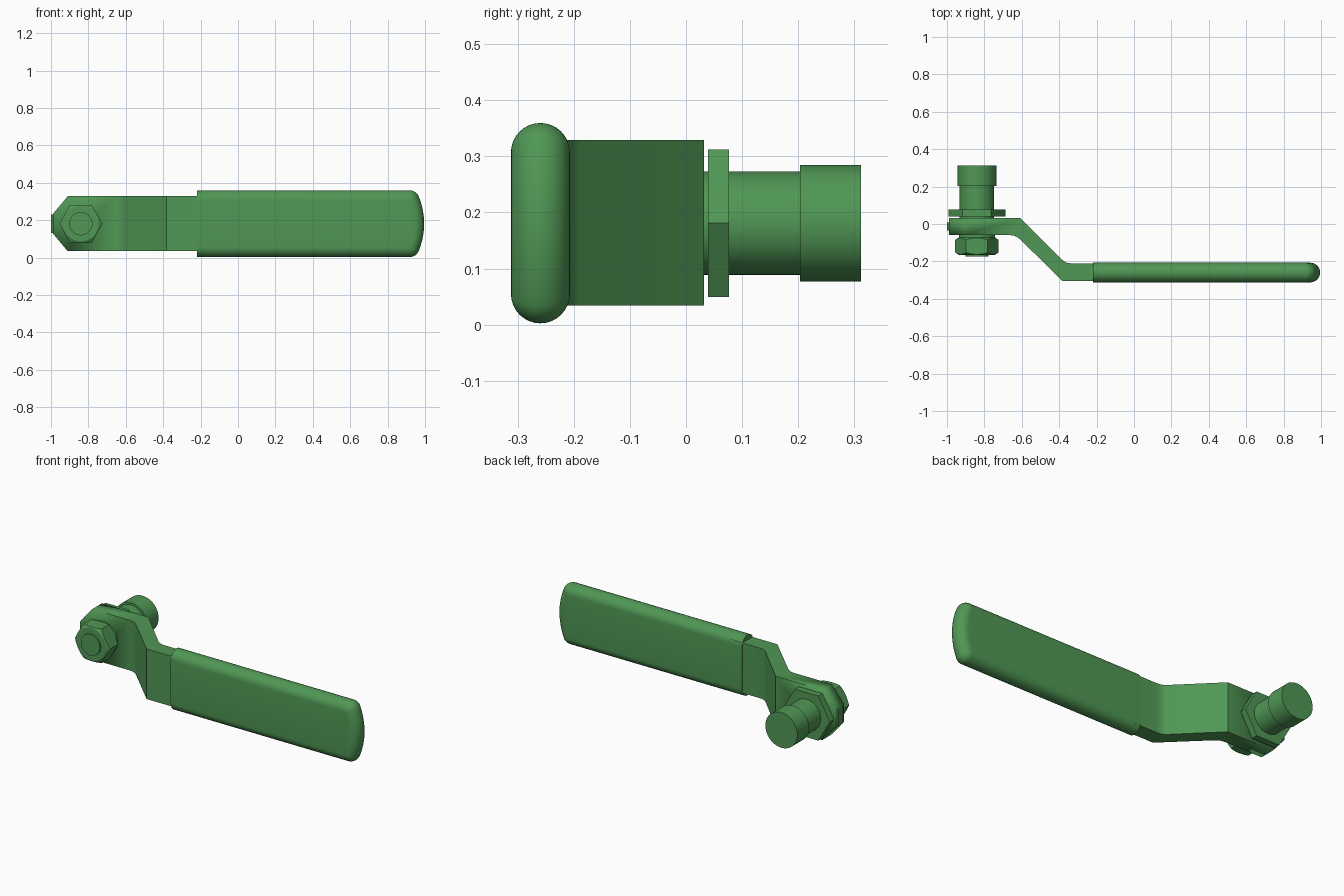
import bpy, bmesh
from math import sin, cos, pi, asin, atan2

if "Cube" in bpy.data.objects:
    bpy.data.objects.remove(bpy.data.objects["Cube"])

green = bpy.data.materials.new("green")
green.diffuse_color = (0.08, 0.31, 0.09, 1)
green.use_nodes = True
green.node_tree.nodes["Principled BSDF"].inputs["Base Color"].default_value = green.diffuse_color
BX, BZ = -0.84, 0.181      # bolt axis


def finish(name, bm, smooth=True):
    bmesh.ops.recalc_face_normals(bm, faces=bm.faces)
    me = bpy.data.meshes.new(name)
    bm.to_mesh(me)
    bm.free()
    me.materials.append(green)
    ob = bpy.data.objects.new(name, me)
    bpy.context.collection.objects.link(ob)
    if smooth:
        bpy.ops.object.select_all(action='DESELECT')
        bpy.context.view_layer.objects.active = ob
        ob.select_set(True)
        bpy.ops.object.shade_smooth_by_angle(angle=0.6)
    return ob


def loft(name, rings, smooth=True):
    """Skin closed rings of points and cap both ends."""
    bm = bmesh.new()
    vs = [[bm.verts.new(p) for p in r] for r in rings]
    n = len(vs[0])
    for a, b in zip(vs, vs[1:]):
        for i in range(n):
            j = (i + 1) % n
            bm.faces.new((a[i], a[j], b[j], b[i]))
    bm.faces.new(vs[0])
    bm.faces.new(vs[-1])
    return finish(name, bm, smooth)


def turned(name, steps, n=64):
    """Part turned about the bolt axis; steps are (radius, y)."""
    return loft(name, [[(BX + r * cos(2 * pi * i / n), y, BZ + r * sin(2 * pi * i / n))
                        for i in range(n)] for r, y in steps], n > 6)


def intersect(ob, cutter):
    m = ob.modifiers.new("shape", 'BOOLEAN')
    m.operation = 'INTERSECT'
    m.solver = 'EXACT'
    m.object = cutter
    cutter.hide_render = True
    cutter.hide_viewport = True


# cranked lever plate: side profile extruded up, tip corners sliced off
prof = [(-0.99, 0.032), (-0.607, 0.032), (-0.385, -0.19), (-0.372, -0.201), (-0.355, -0.208),
        (-0.33, -0.211), (-0.15, -0.211), (-0.15, -0.304), (-0.383, -0.304), (-0.608, -0.083),
        (-0.625, -0.07), (-0.643, -0.062), (-0.665, -0.059), (-0.99, -0.059)]
plate = loft("lever_plate", [[(x, y, z) for x, y in prof] for z in (0.034, 0.329)])
bm = bmesh.new()
bm.from_mesh(plate.data)
for s in (-1, 1):
    res = bmesh.ops.bisect_plane(bm, geom=bm.verts[:] + bm.edges[:] + bm.faces[:],
                                 plane_co=(-0.91, 0, BZ + s * 0.1475),
                                 plane_no=(-0.0955, 0, s * 0.08), clear_outer=True)
    cut = [e for e in res['geom_cut'] if isinstance(e, bmesh.types.BMEdge)]
    bmesh.ops.holes_fill(bm, edges=cut)
bmesh.ops.recalc_face_normals(bm, faces=bm.faces)
bm.to_mesh(plate.data)
bm.free()

# small tab at the lever tip
tab = [(-1, -0.034), (-0.98, -0.034), (-0.98, 0.008), (-1, 0.008)]
loft("tip_tab", [[(x, y, BZ + s * 0.049) for x, y in tab] for s in (-1, 1)], False)

# grip: flat core outline swollen by a half-round edge, bowed outer end
rad, cy, arc_r, half = 0.0525, -0.2595, 0.33, 0.126
arc_x = 0.995 - rad - arc_r
top = asin(half / arc_r)
rings = []
for k in range(17):
    t = -pi / 2 + pi * k / 16
    d = max(rad * cos(t), 0.0004)
    y = cy + rad * sin(t)
    corner_x = arc_x + arc_r * cos(top)
    up = [(arc_x + (arc_r + d) * cos(top * i / 8), (arc_r + d) * sin(top * i / 8)) for i in range(9)]
    up += [(corner_x + d * cos(a), half + d * sin(a))
           for a in (top + (pi / 2 - top) * i / 8 for i in range(1, 9))]
    up.append((-0.22, half + d))
    outline = up + [(x, -z) for x, z in reversed(up[1:])]
    rings.append([(x, y, BZ + z) for x, z in outline])
loft("grip", rings)

# spindle with its thicker end, then the washers and end stud
turned("spindle", [(0.092, -0.05), (0.092, 0.203)])
turned("spindle_head", [(0.104, 0.203), (0.104, 0.312)])
turned("hex_collar", [(0.152, 0.039), (0.152, 0.077)], 6)
turned("spacer", [(0.096, -0.075), (0.096, -0.055)])
turned("stud_end", [(0.062, -0.175), (0.062, -0.06)])

# hex nut with corners chamfered by a turned cutter
nut = turned("hex_nut", [(0.116, -0.166), (0.116, -0.071)], 6)
intersect(nut, turned("nut_cutter", [(0.092, -0.168), (0.119, -0.15), (0.119, -0.087), (0.092, -0.069)]))
